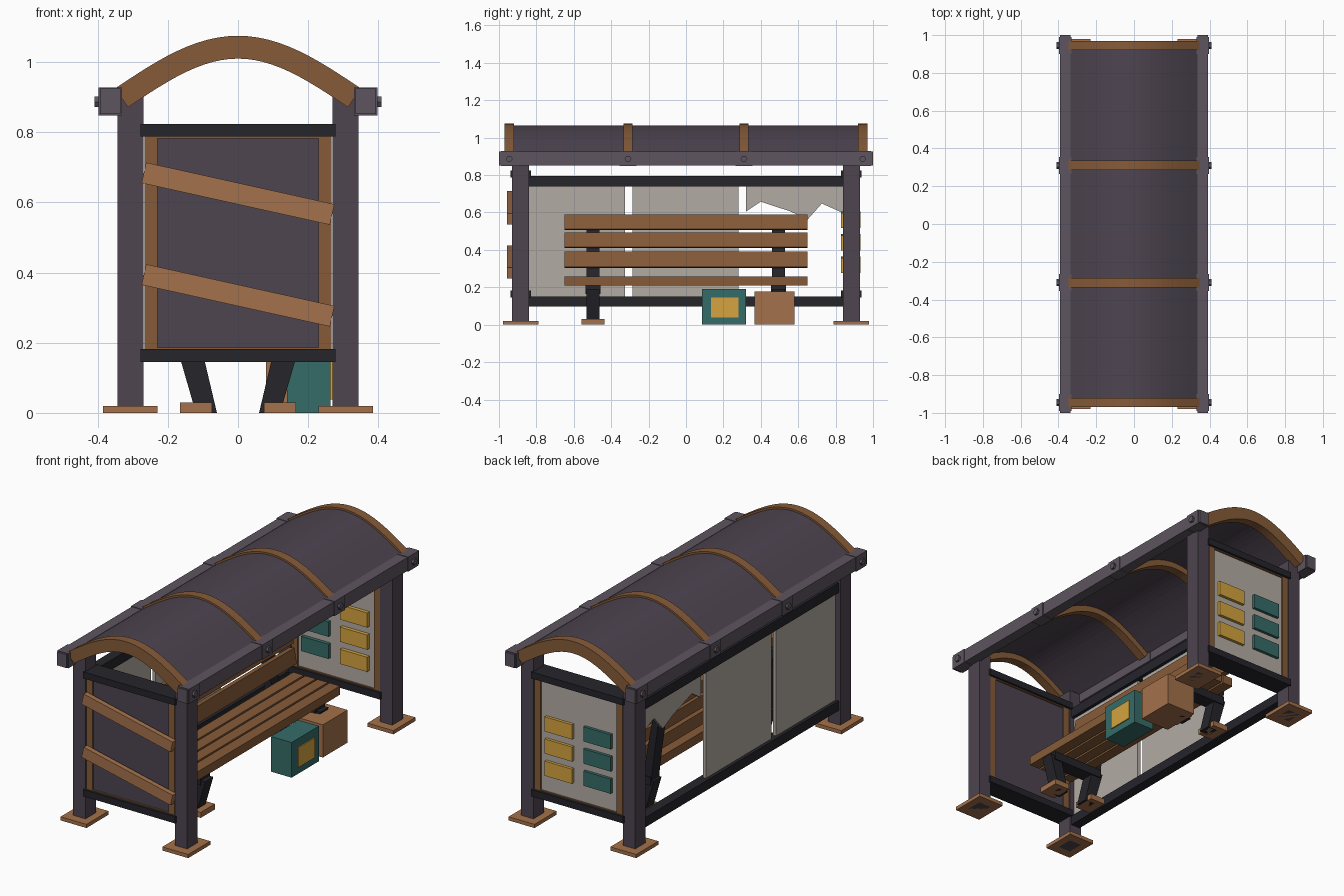
import bpy, bmesh, math
from mathutils import Matrix, Vector

if "Cube" in bpy.data.objects:
    bpy.data.objects.remove(bpy.data.objects["Cube"])


def mat(name, r, g, b):
    m = bpy.data.materials.new(name)
    m.diffuse_color = (r, g, b, 1)
    m.use_nodes = True
    m.node_tree.nodes["Principled BSDF"].inputs["Base Color"].default_value = m.diffuse_color
    return m


PLUM = mat("dark_plum", .075, .058, .08)
PLUM2 = mat("light_plum", .11, .09, .115)
IRON = mat("iron", .018, .018, .024)
WOOD = mat("wood", .24, .105, .04)
WOOD2 = mat("light_wood", .37, .165, .07)
CREAM = mat("cream", .45, .41, .37)
TEAL = mat("teal", .035, .15, .14)
GOLD = mat("gold", .66, .37, .05)


def finish(name, bm, m):
    bmesh.ops.recalc_face_normals(bm, faces=bm.faces)
    me = bpy.data.meshes.new(name)
    bm.to_mesh(me)
    bm.free()
    me.materials.append(m)
    ob = bpy.data.objects.new(name, me)
    bpy.context.collection.objects.link(ob)
    return ob


def box(name, x, y, z, m, rot=None):
    """Box from (min, max) ranges, optionally turned about its centre: (angle, axis)."""
    c = Vector([(a[0] + a[1]) / 2 for a in (x, y, z)])
    s = [a[1] - a[0] for a in (x, y, z)]
    r = Matrix.Rotation(math.radians(rot[0]), 4, rot[1]) if rot else Matrix()
    bm = bmesh.new()
    bmesh.ops.create_cube(bm, size=1, matrix=Matrix.Translation(c) @ r @ Matrix.Diagonal((*s, 1)))
    return finish(name, bm, m)


def prism(name, pts, axis, a, b, m):
    """Extrude a 2D outline: axis 'y' takes (x, z) points, axis 'x' takes (y, z)."""
    bm = bmesh.new()
    vs = [bm.verts.new((u, a, v) if axis == 'y' else (a, u, v)) for u, v in pts]
    f = bm.faces.new(vs)
    ext = bmesh.ops.extrude_face_region(bm, geom=[f])["geom"]
    d = (0, b - a, 0) if axis == 'y' else (b - a, 0, 0)
    bmesh.ops.translate(bm, vec=d, verts=[g for g in ext if isinstance(g, bmesh.types.BMVert)])
    return finish(name, bm, m)


def around(c, w):
    return (c - w / 2, c + w / 2)


def roof_arc(top, bottom, n=24):
    """Closed strip below the roof curve, between two normal offsets."""
    outer, inner = [], []
    for i in range(n + 1):
        x = -.35 + .7 * i / n
        k = math.pi / 2 / .35
        z = .925 + .15 * math.cos(k * x)
        nrm = Vector((.15 * k * math.sin(k * x), 1)).normalized()
        outer.append((x - nrm.x * top, z - nrm.y * top))
        inner.append((x - nrm.x * bottom, z - nrm.y * bottom))
    return outer + inner[::-1]


# Corner posts and base plates
for sx in (-1, 1):
    for sy in (-1, 1):
        box("post", around(sx * .307, .074), around(sy * .884, .09), (0, .9), PLUM)
        box("base_plate", around(sx * .307, .156), around(sy * .884, .19), (0, .02), WOOD2)

# Eave beams with brackets and bolts
ribs = (-.945, -.31, .31, .945)
for s in (-1, 1):
    box("eave_beam", around(s * .364, .058), (-1, 1), (.852, .925), PLUM2)
    for y in ribs:
        box("beam_bracket", around(s * .364, .066), around(y, .09), (.848, .928), PLUM2)
        bm = bmesh.new()
        bmesh.ops.create_cone(bm, cap_ends=True, segments=6, radius1=.018, radius2=.018, depth=.02,
                              matrix=Matrix.Translation((s * .399, y, .887)) @ Matrix.Rotation(math.pi / 2, 4, 'Y'))
        finish("bracket_bolt", bm, PLUM2)

# Vaulted roof sheet and ribs
prism("roof_sheet", roof_arc(.01, .032), 'y', -.95, .95, PLUM)
for y in ribs:
    prism("roof_rib", roof_arc(0, .065), 'y', y - .025, y + .025, WOOD)

# End walls: rails, wooden frame and panel
for s, m in ((-1, PLUM), (1, CREAM)):
    y = s * .884
    for z in ((.145, .182), (.788, .824)):
        box("end_rail", (-.278, .278), around(y, .11), z, IRON)
    for sx in (-1, 1):
        box("end_frame_side", around(sx * .248, .036), around(y, .084), (.18, .79), WOOD)
    for z in ((.18, .187), (.782, .79)):
        box("end_frame_strip", (-.23, .23), around(y, .084), z, WOOD)
    box("end_panel", (-.232, .232), around(y, .068), (.185, .784), m)

# Boards nailed across the front wall
for z in (.625, .335):
    box("nailed_board", around(0, .55), (-.956, -.928), around(z, .06), WOOD2, (12.5, 'Y'))

# Notice cards, both sides of the rear end wall
for i in range(3):
    for x, dz, m in ((.117, 0, GOLD), (-.117, .008, TEAL)):
        for s in (-1, 1):
            box("notice_card", around(x, .165), around(.881 + s * .043, .02),
                around(.558 - i * .121 + dz, .08), m)

# Long back wall: rails, two whole panels and one broken panel
for z in ((.097, .15), (.74, .794)):
    box("back_rail", around(-.307, .055), (-.85, .85), z, IRON)
for y in ((-.845, -.325), (-.285, .28)):
    box("back_panel", around(-.307, .018), y, (.148, .745), CREAM)
prism("broken_panel", [(.32, .745), (.32, .605), (.4, .658), (.56, .605), (.65, .562), (.726, .648),
                       (.845, .595), (.845, .745)], 'x', -.316, -.298, CREAM)

# Bench seat and leaning backrest slats
for i in range(4):
    box("seat_slat", around(.129 - i * .073, .062), (-.65, .65), (.209, .257), WOOD)
for i, (z, h) in enumerate(((.348, .084), (.452, .08), (.548, .08))):
    box("back_slat", around(-.122 - i * .018, .03), (-.65, .65), around(z, h), WOOD, (-10, 'Y'))

# Bench supports: cross bar, back upright, slanted legs and feet
for y in (-.497, .495):
    a, b = y - .034, y + .034
    box("bench_cross_bar", (-.16, .15), around(y, .08), (.165, .21), IRON)
    prism("bench_upright", [(-.16, .19), (-.11, .19), (-.137, .35), (-.17, .53), (-.205, .53), (-.18, .35)],
          'y', a, b, IRON)
    for s in (-1, 1):
        prism("bench_leg", [(s * .105, .19), (s * .175, .19), (s * .12, 0), (s * .06, 0)], 'y', a, b, IRON)
        box("bench_foot", around(s * .12, .092), around(y, .122), (0, .03), WOOD2)

# Small cabinet with a gold front, and a wooden crate
box("cabinet", (.14, .264), (.085, .32), (0, .192), TEAL)
box("cabinet_front", (.255, .27), (.134, .28), (.038, .146), GOLD)
box("crate", (.08, .255), (.367, .58), (0, .178), WOOD2)
